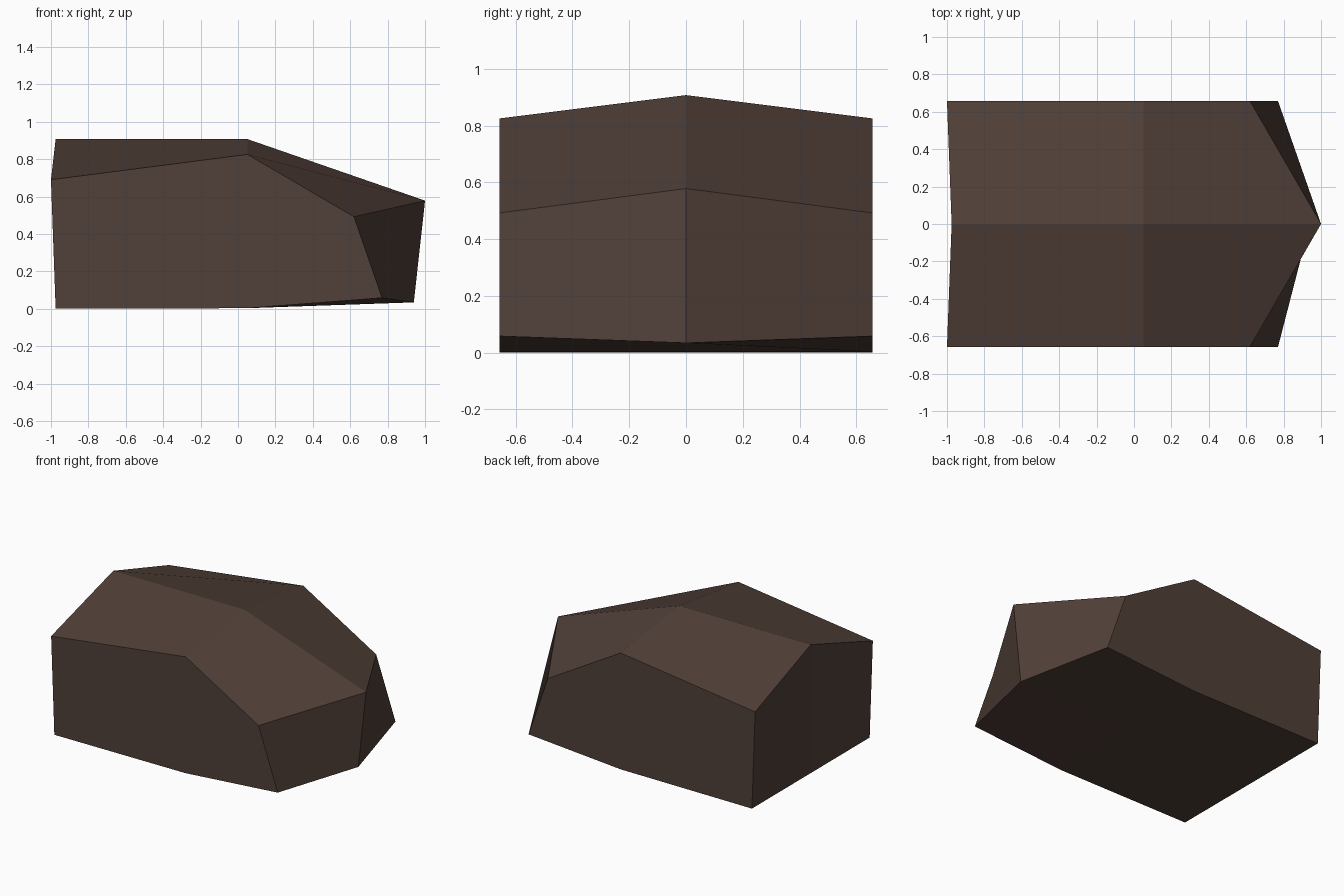
import bpy

if "Cube" in bpy.data.objects:
    bpy.data.objects.remove(bpy.data.objects["Cube"])

# Single flat rock colour
mat = bpy.data.materials.new("dark brown rock")
mat.diffuse_color = (0.082, 0.051, 0.040, 1)
mat.use_nodes = True
mat.node_tree.nodes["Principled BSDF"].inputs["Base Color"].default_value = mat.diffuse_color

W = 0.657
# Ring of (x, z) points around the y axis: outer sides and centre line
side = [(-0.975, 0), (-1.0, 0.69), (0.05, 0.825), (0.62, 0.492), (0.77, 0.058), (0.05, 0.003)]
centre = [(-0.975, 0), (-0.975, 0.907), (0.05, 0.907), (1.0, 0.578), (0.94, 0.034), (0.05, 0.003)]
columns = [(-W, side), (0, centre), (W, side)]
n = len(side)

verts = [(x, y, z) for y, profile in columns for x, z in profile]

# Skin between neighbouring columns
faces = []
for c in range(2):
    for r in range(n):
        s = (r + 1) % n
        faces.append((c * n + r, c * n + s, (c + 1) * n + s, (c + 1) * n + r))

# Flat end caps
faces.append(tuple(reversed(range(n))))
faces.append(tuple(range(2 * n, 3 * n)))

mesh = bpy.data.meshes.new("rock")
mesh.from_pydata(verts, [], faces)
mesh.materials.append(mat)
rock = bpy.data.objects.new("rock", mesh)
bpy.context.collection.objects.link(rock)
